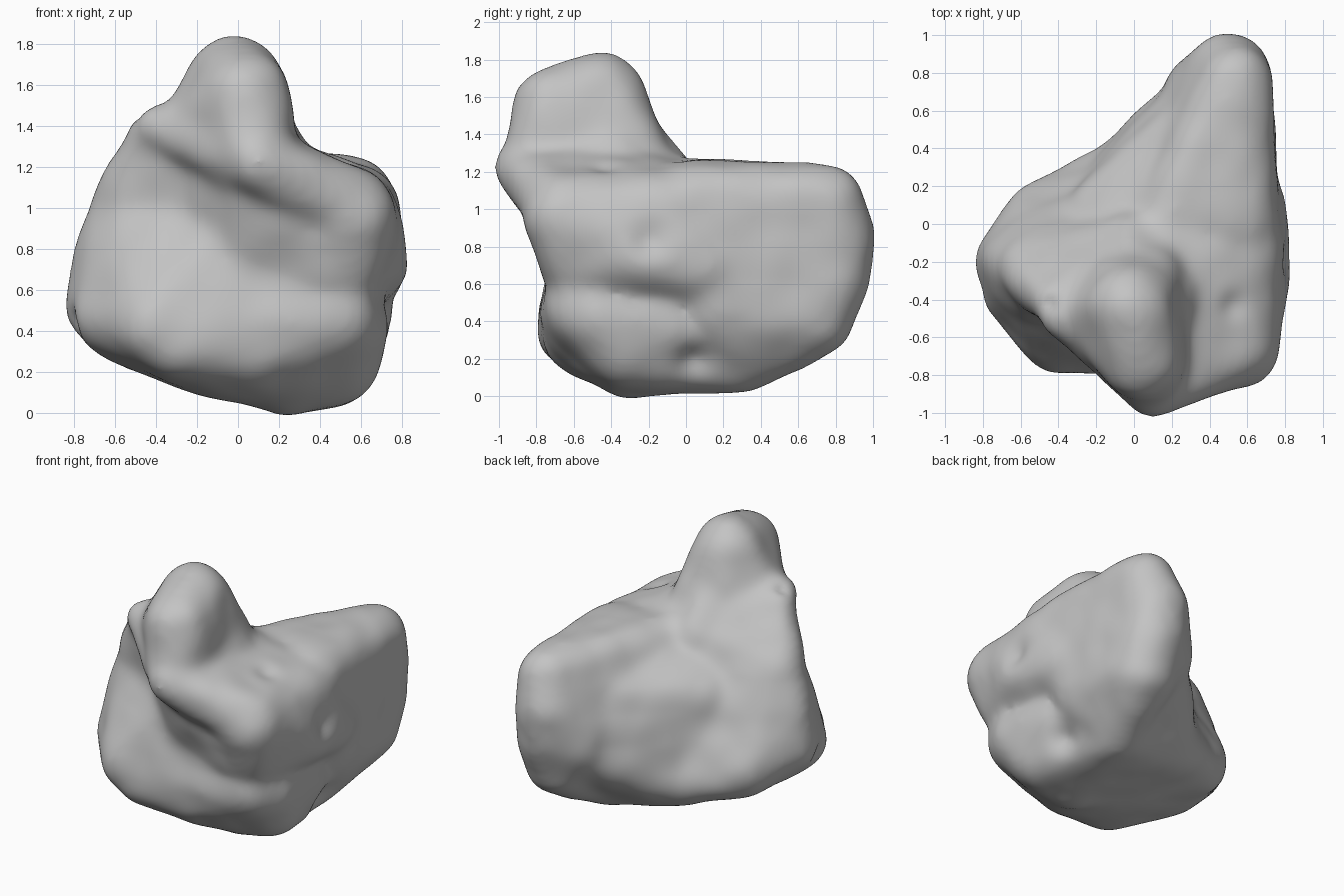
import bpy, bmesh
from mathutils import Vector, Matrix, noise

cube = bpy.data.objects.get("Cube")
if cube:
    bpy.data.objects.remove(cube, do_unlink=True)

# Rounded masses: each is the hull of a few balls (x, y, z, radius)
BACK_LOBE = [(.53, .74, 1.04, .19), (.5, .79, .85, .21), (.51, .78, .66, .2),
             (.51, .69, .42, .2), (.36, .68, .62, .2), (.57, 0, 1.05, .18),
             (.54, .2, .47, .2), (.4, .3, .2, .17), (.2, .05, 1.08, .18)]
LOWER_SLAB = [(-.67, -.2, .52, .16), (-.61, -.35, .47, .18), (-.65, -.2, .7, .16),
              (-.5, .04, .4, .17), (-.08, .25, .3, .17), (-.55, -.24, 1., .16),
              (-.4, -.59, .42, .19), (-.28, -.6, .35, .18), (.1, -.56, .32, .19),
              (.48, -.55, .47, .2), (0, -.43, .88, .24), (-.02, -.18, 1.1, .2),
              (-.3, -.2, .32, .17), (0, -.25, .24, .18), (.25, -.3, .21, .2)]
UPPER_SLAB = [(-.41, -.42, 1.35, .11), (-.55, -.24, 1., .16), (-.65, -.2, .7, .15),
              (0, -.43, .9, .23), (-.02, -.18, 1.14, .2)]
BACK_WEB = [(.2, .08, 1., .2), (.4, .55, .85, .2), (.36, .66, .55, .18),
            (-.08, .25, .3, .17), (-.15, .03, .83, .2), (.4, .3, .2, .17),
            (.25, -.3, .21, .2), (-.3, -.1, .34, .17), (.45, 0, .4, .2)]
FRONT_LIP = [(.1, -.87, 1.22, .14), (.55, -.67, 1., .18), (-.38, -.49, 1.39, .1),
             (0, -.3, 1.15, .18), (.1, -.1, 1.12, .17), (.55, -.1, 1.01, .19)]
UNDER_LIP = [(.1, -.72, 1.1, .14), (.05, -.48, .7, .22), (.45, -.57, .72, .2),
             (-.28, -.42, 1.2, .12)]
SHOULDER = [(.55, -.66, .96, .2), (.51, -.57, .72, .2), (.61, -.2, .77, .22),
            (.57, -.1, 1., .2), (.57, .1, .7, .22), (.15, -.4, .9, .25)]
UNDERSIDE = [(.25, -.3, .2, .2), (.5, -.12, .38, .2), (.5, -.45, .43, .22),
             (.48, -.32, .25, .2), (.2, -.5, .32, .2), (.4, .2, .22, .18)]
HEAD = [(-.02, -.45, 1.62, .21), (.04, -.71, 1.55, .2), (.08, -.77, 1.25, .19),
        (-.05, -.35, 1.2, .25), (-.27, -.46, 1.34, .13), (.09, -.25, 1.2, .19)]
NECK = [(-.02, -.45, 1.45, .22), (.25, -.35, 1.15, .15), (-.02, -.1, 1.15, .15),
        (.2, -.7, 1.12, .15), (-.25, -.35, 1.25, .15)]
MASSES = (BACK_LOBE, LOWER_SLAB, UPPER_SLAB, BACK_WEB, FRONT_LIP, UNDER_LIP,
          SHOULDER, UNDERSIDE, HEAD, NECK)
SWELL = .018  # makes up for the softening

# Dents: centre, radius, depth
DENTS = [((.5, -.43, 1.17), .09, .06), ((.8, -.2, .83), .12, .05),
         ((.65, .05, .17), .12, .06), ((-.45, -.42, 1.46), .05, .02),
         ((-.78, -.32, .45), .08, .04)]


def add_hull(bm, balls):
    part = bmesh.new()
    for x, y, z, r in balls:
        bmesh.ops.create_icosphere(part, subdivisions=3, radius=r + SWELL,
                                   matrix=Matrix.Translation((x, y, z)))
    hull = bmesh.ops.convex_hull(part, input=part.verts[:])
    loose = {g for g in hull["geom_interior"] + hull["geom_unused"]
             if isinstance(g, bmesh.types.BMVert) and g.is_valid}
    bmesh.ops.delete(part, geom=list(loose), context='VERTS')
    temp = bpy.data.meshes.new("hull_piece")
    part.to_mesh(temp)
    part.free()
    bm.from_mesh(temp)
    bpy.data.meshes.remove(temp)


# Join the masses and melt them together
bm = bmesh.new()
for balls in MASSES:
    add_hull(bm, balls)
mesh = bpy.data.meshes.new("rock")
bm.to_mesh(mesh)
bm.free()
rock = bpy.data.objects.new("rock", mesh)
bpy.context.scene.collection.objects.link(rock)

remesh = rock.modifiers.new("melt", 'REMESH')
remesh.mode = 'VOXEL'
remesh.voxel_size = .025
smooth = rock.modifiers.new("soften", 'SMOOTH')
smooth.factor = .5
smooth.iterations = 36
graph = bpy.context.evaluated_depsgraph_get()
melted = bpy.data.meshes.new_from_object(rock.evaluated_get(graph))
rock.modifiers.clear()
rock.data = melted
bpy.data.meshes.remove(mesh)
melted.name = "rock"

# Weathered surface and dents
normals = [v.normal.copy() for v in melted.vertices]
for v, n in zip(melted.vertices, normals):
    push = .01 * noise.noise(v.co * 5)
    for centre, radius, depth in DENTS:
        d = (v.co - Vector(centre)).length / radius
        push -= depth * 2.718 ** (-d * d * 1.5)
    v.co += n * push

# Plain stone colour
stone = bpy.data.materials.new("grey_stone")
stone.use_nodes = True
colour = (.55, .55, .55, 1)
stone.diffuse_color = colour
stone.node_tree.nodes["Principled BSDF"].inputs["Base Color"].default_value = colour
melted.materials.clear()
melted.materials.append(stone)
for poly in melted.polygons:
    poly.use_smooth = True
    poly.material_index = 0
melted.update()
